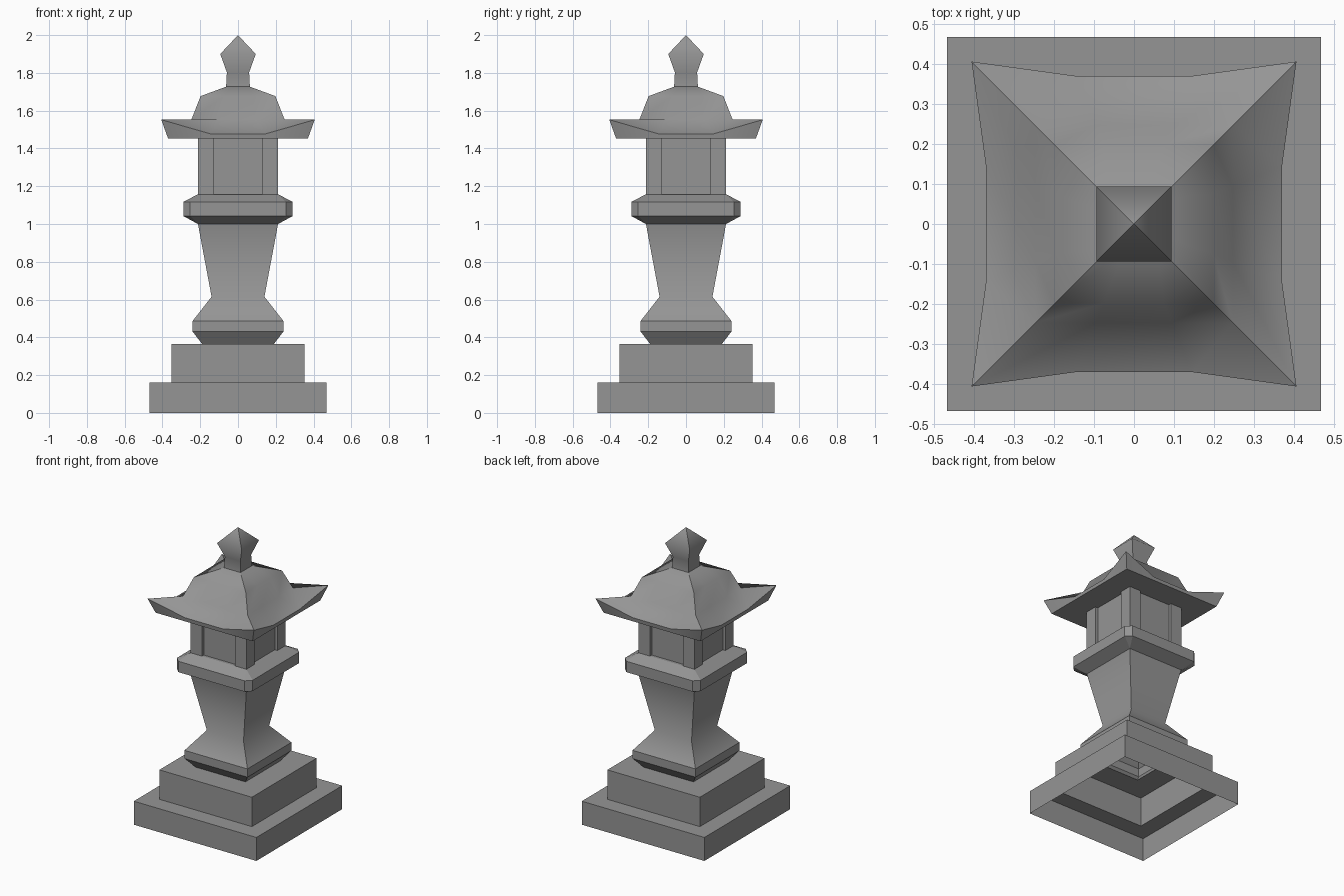
import bpy, bmesh, math

if "Cube" in bpy.data.objects:
    bpy.data.objects.remove(bpy.data.objects["Cube"])

# Dark grey stone
stone = bpy.data.materials.new("dark_stone")
stone.diffuse_color = (.3, .3, .3, 1)
stone.use_nodes = True
stone.node_tree.nodes["Principled BSDF"].inputs["Base Color"].default_value = stone.diffuse_color


def is_hip(edge):
    """True for an edge running along one of the four diagonal corners."""
    a, b = (v.co for v in edge.verts)
    diagonal = all(abs(abs(p.x) - abs(p.y)) < 1e-3 for p in (a, b))
    return diagonal and abs(a.x - b.x) > 1e-4 and abs(a.y - b.y) > 1e-4


def loft(name, rings, angle=0):
    """Skin counter-clockwise rings from bottom to top, leaving the ends open."""
    bm = bmesh.new()
    loops = [[bm.verts.new(p) for p in ring] for ring in rings]
    for a, b in zip(loops, loops[1:]):
        n = len(a)
        for i in range(n):
            j = (i + 1) % n
            bm.faces.new((a[i], a[j], b[j], b[i]))
    bmesh.ops.remove_doubles(bm, verts=bm.verts[:], dist=1e-4)
    for e in bm.edges:
        e.smooth = not is_hip(e)
    me = bpy.data.meshes.new(name)
    bm.to_mesh(me)
    bm.free()
    me.materials.append(stone)
    ob = bpy.data.objects.new(name, me)
    bpy.context.collection.objects.link(ob)
    if angle:
        bpy.ops.object.select_all(action='DESELECT')
        ob.select_set(True)
        bpy.context.view_layer.objects.active = ob
        bpy.ops.object.shade_smooth_by_angle(angle=math.radians(angle))
    return ob


def four_fold(side):
    """Repeat the points of one side (x, y, z) around the z axis."""
    pts = []
    for _ in range(4):
        pts += side
        side = [(-y, x, z) for x, y, z in side]
    return pts


def square(w, z, chamfer=None):
    if chamfer is None:
        return four_fold([(-w, -w, z)])
    return four_fold([(-w + chamfer, -w, z), (w - chamfer, -w, z)])


def roof_ring(w, z, mid, corner_w=None, corner_z=None):
    c = w if corner_w is None else corner_w
    cz = z if corner_z is None else corner_z
    return four_fold([(-c, -c, cz), (-mid, -w, z), (mid, -w, z)])


# Stepped base, hollow underneath
loft("stepped_base", [square(w, z) for w, z in
     [(.468, 0), (.468, .162), (.353, .162), (.353, .365), (.19, .365)]])

# Foot of the pedestal
loft("pedestal_foot", [square(w, z) for w, z in
     [(.19, .365), (.24, .43), (.24, .487)]])

# Flared shaft
loft("shaft", [square(w, z) for w, z in
     [(.24, .487), (.14, .615), (.212, 1.0)]], angle=60)

# Platform with chamfered corners
loft("platform", [square(w, z, c) for w, z, c in
     [(.212, 1.0, 0), (.289, 1.042, .036), (.289, 1.117, .036),
      (.213, 1.157, 0), (.17, 1.157, 0)]])

# Light chamber: corner posts with recessed panels
P, I, D = .213, .126, .193
loft("light_chamber", [four_fold([(-P, -P, z), (-I, -P, z), (-I, -D, z),
                                  (I, -D, z), (I, -P, z)])
                       for z in (1.157, 1.452)])

# Roof with upturned corners
loft("roof", [
    roof_ring(.17, 1.452, .065),
    roof_ring(.37, 1.452, .145),
    roof_ring(.37, 1.477, .145, .406, 1.552),
    roof_ring(.247, 1.552, .094),
    roof_ring(.198, 1.677, .075),
    roof_ring(.06, 1.728, .023),
], angle=55)

# Finial
loft("finial", [square(w, z) for w, z in
     [(.063, 1.725), (.059, 1.803), (.094, 1.9), (0, 2.0)]], angle=70)
